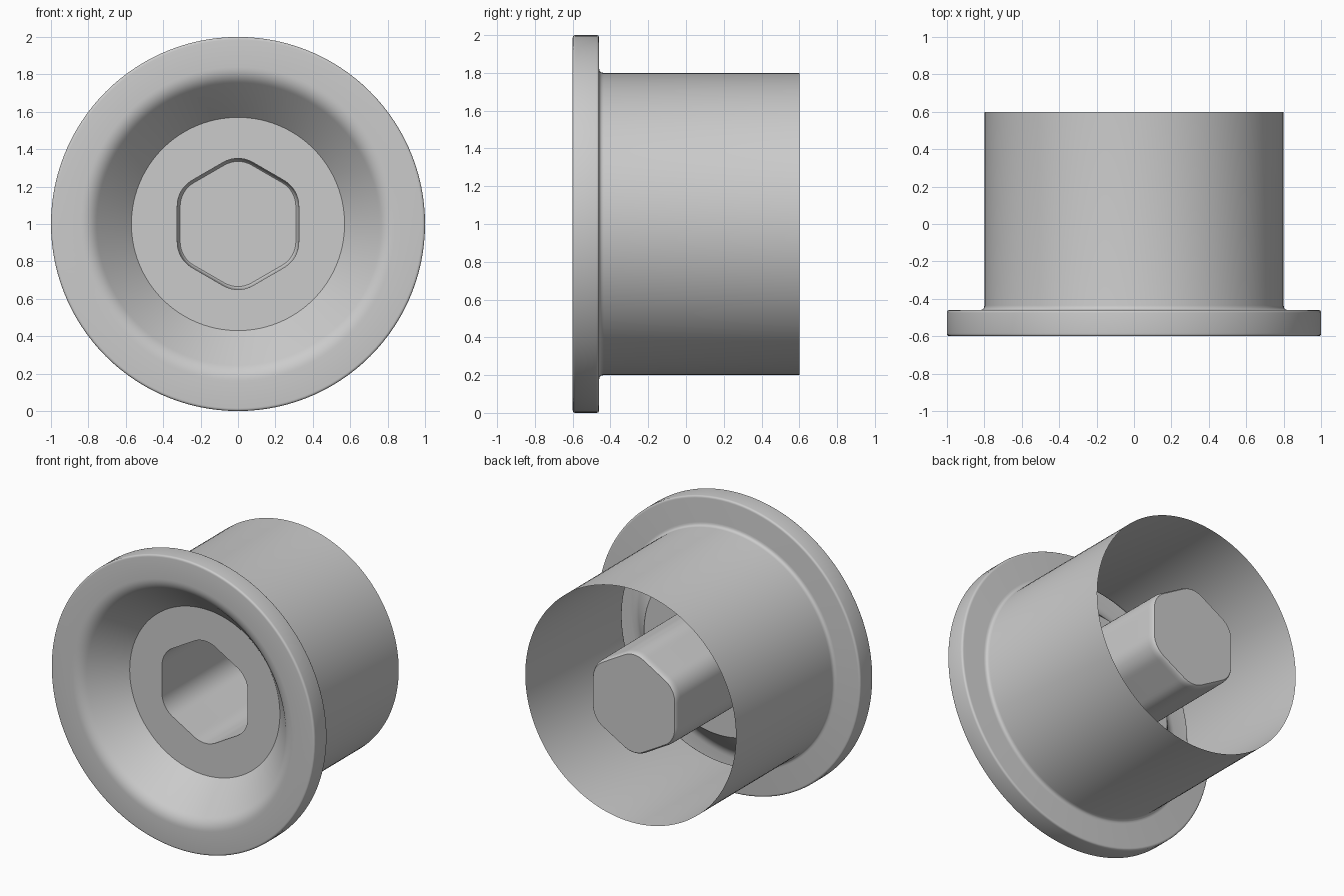
import bpy, bmesh, math

if "Cube" in bpy.data.objects:
    bpy.data.objects.remove(bpy.data.objects["Cube"])

N = 120           # points round every ring
FLOOR = -0.36     # y of the recessed floor
CAP = 0.565       # y of the closed socket end


def bezier(a, b, c, steps=6):
    """Points of a rounded corner from a to c, with corner b."""
    return [tuple((1 - t) ** 2 * p + 2 * t * (1 - t) * q + t * t * r
                  for p, q, r in zip(a, b, c))
            for t in (i / steps for i in range(steps + 1))]


def circle(r):
    return lambda ang: r


def hexagon(flat, fillet):
    """Polar radius of a rounded hexagon with corners at top and bottom."""
    d = (flat - fillet) / math.cos(math.pi / 6)
    limit = math.atan2(fillet * 0.5, d + fillet * math.cos(math.pi / 6))

    def radius(ang):
        phi = abs((ang - math.pi / 2 + math.pi / 6) % (math.pi / 3) - math.pi / 6)
        if phi < limit:
            return d * math.cos(phi) + math.sqrt(fillet ** 2 - (d * math.sin(phi)) ** 2)
        return flat / math.cos(math.pi / 6 - phi)
    return radius


def loft(name, rings, cap=False):
    """Skin a list of (radius function, y) rings about the y axis."""
    bm = bmesh.new()
    loops = []
    for rad, y in rings:
        loop = []
        for i in range(N):
            a = 2 * math.pi * i / N
            r = rad(a)
            loop.append(bm.verts.new((r * math.cos(a), y, 1 + r * math.sin(a))))
        loops.append(loop)
    for p, q in zip(loops, loops[1:]):
        for i in range(N):
            j = (i + 1) % N
            bm.faces.new((p[i], p[j], q[j], q[i]))
    if cap:
        bm.faces.new(loops[-1])
    # rings run from the back over the outside to the front
    bmesh.ops.reverse_faces(bm, faces=bm.faces[:])
    bm.normal_update()
    mesh = bpy.data.meshes.new(name)
    bm.to_mesh(mesh)
    bm.free()
    ob = bpy.data.objects.new(name, mesh)
    bpy.context.collection.objects.link(ob)
    bpy.ops.object.select_all(action='DESELECT')
    ob.select_set(True)
    bpy.context.view_layer.objects.active = ob
    bpy.ops.object.shade_smooth_by_angle(angle=math.radians(35))
    return ob


# Open sleeve, flange and dished front in one thin skin
profile = [(0.80, 0.60)]
profile += bezier((0.80, -0.435), (0.80, -0.46), (0.825, -0.46), 4)
profile += bezier((0.985, -0.46), (1.0, -0.46), (1.0, -0.475), 4)
profile += bezier((1.0, -0.585), (1.0, -0.60), (0.985, -0.60), 4)
profile += bezier((0.84, -0.60), (0.79, -0.60), (0.755, -0.562), 8)
profile += [(0.57, FLOOR)]
loft("flanged_sleeve", [(circle(r), y) for r, y in profile])

# Recessed floor with the hexagonal blind socket
rings = [(circle(0.57), FLOOR), (hexagon(0.325, 0.16), FLOOR)]
for inset, y in bezier((0.003, CAP - 0.045), (0.004, CAP - 0.01), (0.016, CAP), 5):
    rings.append((hexagon(0.325 - inset, 0.16 - inset), y))
loft("hex_socket", rings, cap=True)
